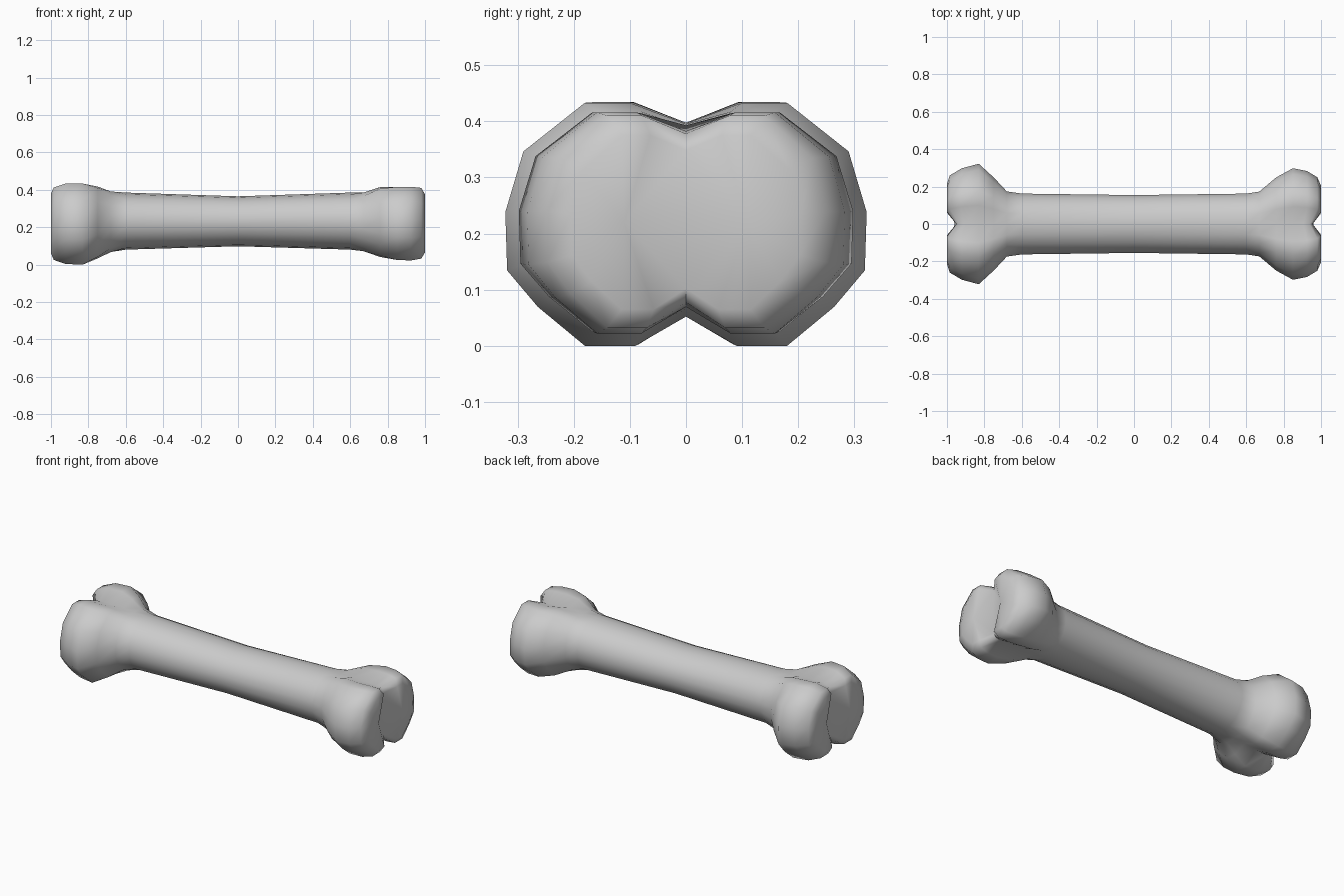
import bpy, bmesh, math

if "Cube" in bpy.data.objects:
    bpy.data.objects.remove(bpy.data.objects["Cube"])

# Knuckle cross-section, right half from top notch to bottom notch (y 0..1, z 0..1)
half = [(0, .915), (.31, 1), (.56, 1), (.90, .80), (1, .55),
        (.99, .31), (.82, .16), (.56, 0), (.28, 0), (0, .12)]
lobes = half + [(-y, z) for y, z in half[-2:0:-1]]
N = len(lobes)
oval = [(math.sin(2 * math.pi * i / N), .5 + .5 * math.cos(2 * math.pi * i / N))
        for i in range(N)]

# Rings along the bone: x, half width, low z, high z, lobe amount, notch pull in x
rings = [
    (-1.0, .215, .06, .38, 1, .05), (-.985, .26, .025, .412, 1, .05),
    (-.92, .298, .003, .434, 1, .02), (-.83, .322, 0, .433, 1, 0),
    (-.75, .25, .03, .42, .75, 0), (-.68, .176, .06, .398, .3, 0),
    (-.6, .165, .08, .385, 0, 0), (0, .157, .098, .365, 0, 0),
    (.6, .165, .08, .385, 0, 0), (.67, .175, .065, .392, .3, 0),
    (.76, .25, .038, .417, .75, 0), (.85, .298, .025, .416, 1, 0),
    (.925, .283, .022, .416, 1, -.02), (.98, .25, .032, .41, 1, -.04),
    (1.0, .205, .065, .375, 1, -.045)]

bm = bmesh.new()
loops = []
for x, w, lo, hi, t, pull in rings:
    loop = []
    for i in range(N):
        y = oval[i][0] * (1 - t) + lobes[i][0] * t
        z = oval[i][1] * (1 - t) + lobes[i][1] * t
        px = x + (pull if i in (0, N // 2) else 0)
        loop.append(bm.verts.new((px, y * w, lo + (hi - lo) * z)))
    loops.append(loop)

# Skin between rings
for a, b in zip(loops, loops[1:]):
    for i in range(N):
        j = (i + 1) % N
        bm.faces.new((a[i], a[j], b[j], b[i]))

# Two-lobed end caps with a crease down the middle
for loop, sx in ((loops[0], -1), (loops[-1], 1)):
    mid = bm.verts.new((sx * .958, 0, .23))
    for sy in (1, -1):
        hub = bm.verts.new((sx, sy * .11, .22))
        edge = [loop[(sy * i) % N] for i in range(N // 2 + 1)] + [mid]
        for i in range(len(edge)):
            bm.faces.new((hub, edge[i], edge[(i + 1) % len(edge)]))

bmesh.ops.recalc_face_normals(bm, faces=bm.faces[:])
mesh = bpy.data.meshes.new("bone")
bm.to_mesh(mesh)
bm.free()
bone = bpy.data.objects.new("bone", mesh)
bpy.context.collection.objects.link(bone)
bpy.context.view_layer.objects.active = bone
bone.select_set(True)
bpy.ops.object.shade_smooth_by_angle(angle=math.radians(60))
